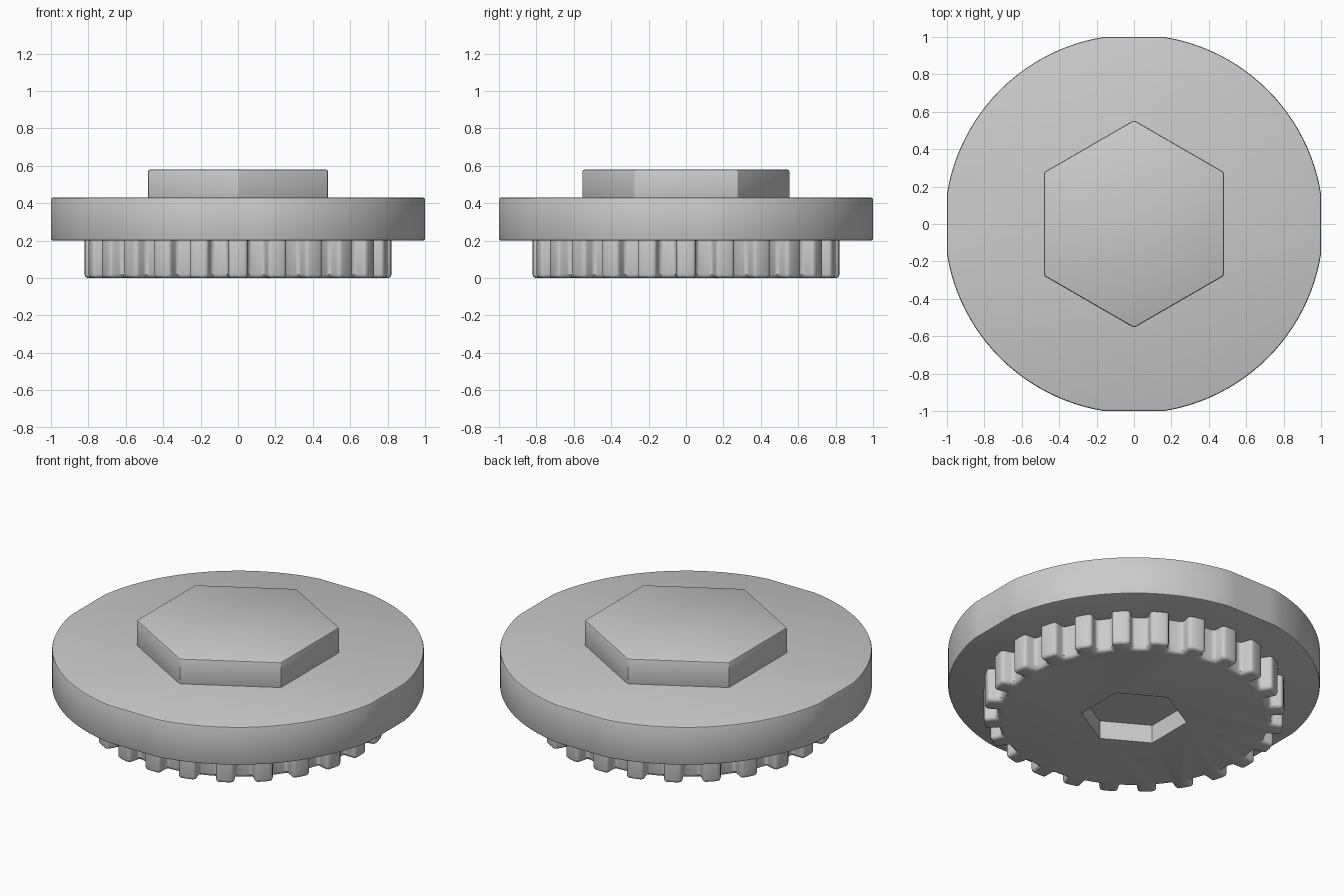
import bpy, bmesh
from math import sin, cos, pi, radians

cube = bpy.data.objects.get("Cube")
if cube:
    bpy.data.objects.remove(cube, do_unlink=True)

grey = bpy.data.materials.new("plain grey")
grey.use_nodes = True
grey.diffuse_color = (0.6, 0.6, 0.6, 1)
grey.node_tree.nodes["Principled BSDF"].inputs["Base Color"].default_value = (0.6, 0.6, 0.6, 1)


def ring(radius, count):
    """Regular outline starting on the +y axis."""
    return [(-radius * sin(2 * pi * i / count), radius * cos(2 * pi * i / count))
            for i in range(count)]


def prism(name, outline, bottom, top, bevel=0.0, segments=2):
    """Extrude a flat outline between two heights and round its sharp edges."""
    bm = bmesh.new()
    face = bm.faces.new([bm.verts.new((x, y, bottom)) for x, y in outline])
    moved = bmesh.ops.extrude_face_region(bm, geom=[face])["geom"]
    for v in moved:
        if isinstance(v, bmesh.types.BMVert):
            v.co.z = top
    bmesh.ops.recalc_face_normals(bm, faces=bm.faces)
    mesh = bpy.data.meshes.new(name)
    bm.to_mesh(mesh)
    bm.free()
    mesh.materials.append(grey)
    obj = bpy.data.objects.new(name, mesh)
    bpy.context.collection.objects.link(obj)
    if bevel:
        mod = obj.modifiers.new("rounded edges", 'BEVEL')
        mod.width = bevel
        mod.segments = segments
        mod.limit_method = 'ANGLE'
        mod.angle_limit = radians(30)
        apply_modifier(obj, mod)
    return obj


def select(obj):
    bpy.ops.object.select_all(action='DESELECT')
    obj.select_set(True)
    bpy.context.view_layer.objects.active = obj


def apply_modifier(obj, mod):
    select(obj)
    bpy.ops.object.modifier_apply(modifier=mod.name)


# Wide round flange with a small flat on each of its four sides
clip = lambda c: max(-1.0, min(1.0, c))
flange = prism("flange", [(clip(x), clip(y)) for x, y in ring(1.013, 120)],
               0.2, 0.43, 0.01)

# Raised hexagonal boss on top
boss = prism("hex_boss", ring(0.555, 6), 0.4, 0.58, 0.01)

# Toothed ring underneath
TEETH = 24
OUTER, ROOT = 0.82, 0.745
outline = []
for i in range(TEETH):
    for offset, radius in ((-4.0, ROOT), (-3.6, OUTER), (0, OUTER),
                           (3.6, OUTER), (4.0, ROOT), (7.5, ROOT)):
        a = 2 * pi * i / TEETH + radians(offset)
        outline.append((radius * cos(a), radius * sin(a)))
gear = prism("toothed_ring", outline, 0.0, 0.24, 0.02, 3)

# Hexagonal socket cut into the underside
cutter = prism("socket_cutter", ring(0.29, 6), -0.1, 0.11)
cutter.hide_render = True
cut = gear.modifiers.new("socket", 'BOOLEAN')
cut.operation = 'DIFFERENCE'
cut.solver = 'EXACT'
cut.object = cutter
apply_modifier(gear, cut)
bpy.data.objects.remove(cutter, do_unlink=True)

for part in (flange, boss, gear):
    select(part)
    bpy.ops.object.shade_smooth_by_angle(angle=radians(30))
